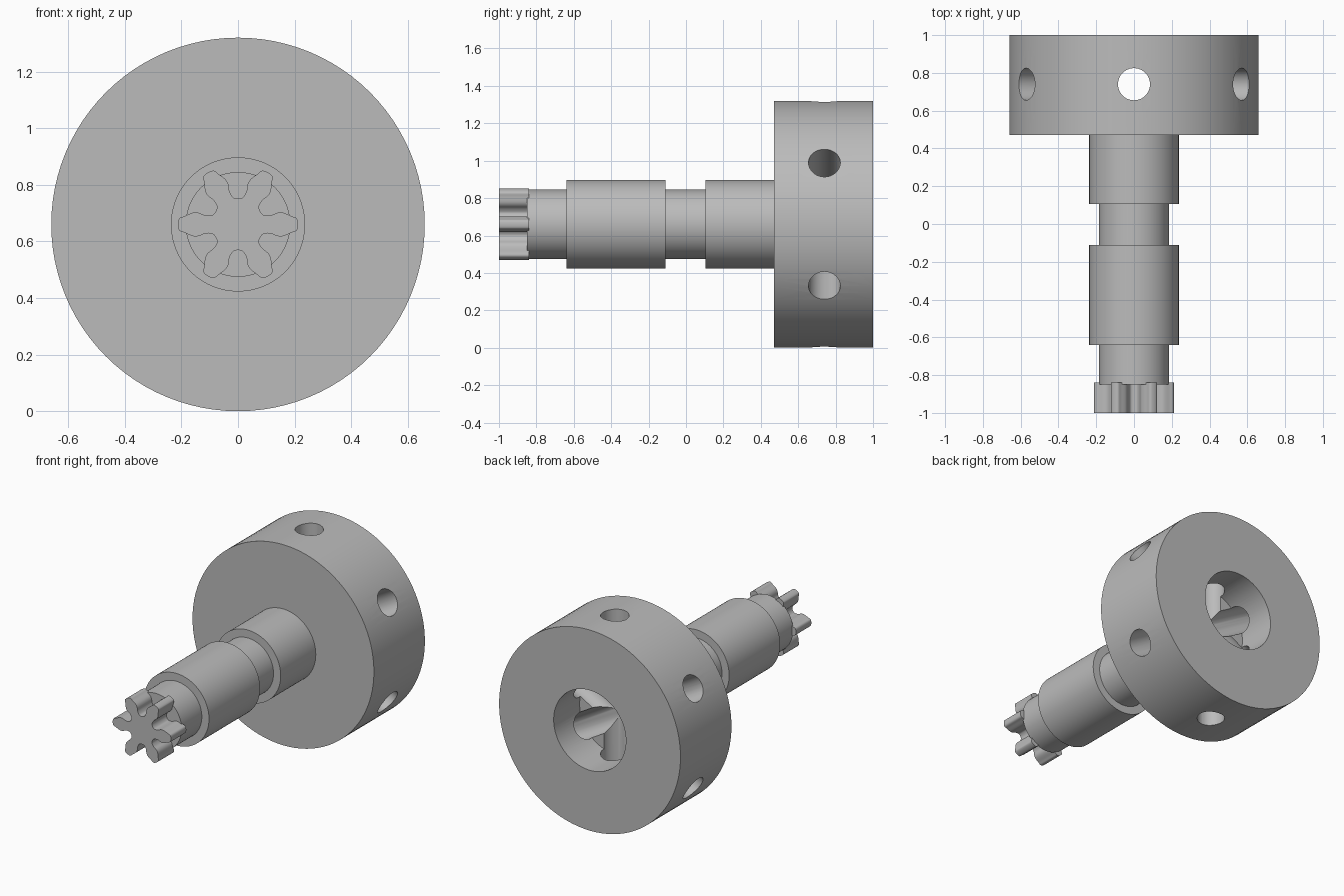
import bpy
import bmesh
from math import cos, sin, pi, radians
from mathutils import Matrix, Vector

if "Cube" in bpy.data.objects:
    bpy.data.objects.remove(bpy.data.objects["Cube"], do_unlink=True)

AXIS_Z = 0.66      # height of the shaft axis
HUB_R = 0.66
HOLE_Y = 0.74
HOLE_R = 0.085

steel = bpy.data.materials.new("grey_steel")
steel.use_nodes = True
grey = (0.5, 0.5, 0.5, 1)
steel.diffuse_color = grey
steel.node_tree.nodes["Principled BSDF"].inputs["Base Color"].default_value = grey


def add_object(name, bm):
    bmesh.ops.recalc_face_normals(bm, faces=bm.faces)
    mesh = bpy.data.meshes.new(name)
    bm.to_mesh(mesh)
    bm.free()
    mesh.materials.append(steel)
    obj = bpy.data.objects.new(name, mesh)
    bpy.context.collection.objects.link(obj)
    return obj


def activate(obj):
    bpy.ops.object.select_all(action='DESELECT')
    obj.select_set(True)
    bpy.context.view_layer.objects.active = obj


def smooth(obj):
    activate(obj)
    bpy.ops.object.shade_smooth_by_angle(angle=radians(30))


def turned(name, profile, sides=96):
    """Solid turned about the shaft axis from (radius, y) points, capped at both ends."""
    bm = bmesh.new()
    rings = [[bm.verts.new((r * cos(2 * pi * i / sides), y, AXIS_Z + r * sin(2 * pi * i / sides)))
              for i in range(sides)] for r, y in profile]
    for a, b in zip(rings, rings[1:]):
        for i in range(sides):
            j = (i + 1) % sides
            bm.faces.new((a[i], a[j], b[j], b[i]))
    bm.faces.new(rings[0])
    bm.faces.new(rings[-1])
    return add_object(name, bm)


def catmull(p0, p1, p2, p3, t):
    return 0.5 * (2 * p1 + (p2 - p0) * t + (2 * p0 - 5 * p1 + 4 * p2 - p3) * t ** 2
                  + (3 * p1 - p0 - 3 * p2 + p3) * t ** 3)


# Stepped shaft with two thick bearing lands
neck, land = 0.185, 0.237
shaft = turned("stepped_shaft", [(neck, -0.85), (neck, -0.64), (land, -0.64), (land, -0.11),
                                 (neck, -0.11), (neck, 0.105), (land, 0.105), (land, 0.48)])
smooth(shaft)

# Hub with a blind bore in its back
hub = turned("hub", [(HUB_R, 0.47), (HUB_R, 1), (0.263, 1), (0.263, 0.73)])

# Three cross holes right through the hub, giving six openings
for k in range(3):
    bm = bmesh.new()
    turn = Matrix.Translation((0, HOLE_Y, AXIS_Z)) @ Matrix.Rotation(k * pi / 3, 4, 'Y')
    bmesh.ops.create_cone(bm, cap_ends=True, segments=48, radius1=HOLE_R, radius2=HOLE_R,
                          depth=2, matrix=turn)
    cutter = add_object("hole_cutter", bm)
    cutter.hide_render = True
    cut = hub.modifiers.new("cross_hole", 'BOOLEAN')
    cut.operation = 'DIFFERENCE'
    cut.solver = 'EXACT'
    cut.object = cutter
    activate(hub)
    bpy.ops.object.modifier_apply(modifier=cut.name)
    bpy.data.objects.remove(cutter, do_unlink=True)
smooth(hub)

# Six-tooth pinion: half a tooth as (radius, degrees), mirrored and repeated
half = [(0.21, 5), (0.19, 9), (0.165, 14.5), (0.145, 16.5), (0.122, 15.5), (0.1, 18.5), (0.092, 25)]
tooth = [(r, -a) for r, a in reversed(half)] + half
outline = []
for k in range(6):
    for r, a in tooth:
        angle = radians(a + 60 * k)
        outline.append(Vector((r * cos(angle), 0, r * sin(angle))))
n = len(outline)
curve = [catmull(outline[i - 1], outline[i], outline[(i + 1) % n], outline[(i + 2) % n], t / 4)
         for i in range(n) for t in range(4)]

bm = bmesh.new()
front = bm.faces.new([bm.verts.new(p + Vector((0, -1, AXIS_Z))) for p in curve])
back = bmesh.ops.extrude_face_region(bm, geom=[front], use_keep_orig=True)
bmesh.ops.translate(bm, vec=(0, 0.16, 0),
                    verts=[v for v in back["geom"] if isinstance(v, bmesh.types.BMVert)])
smooth(add_object("pinion", bm))
